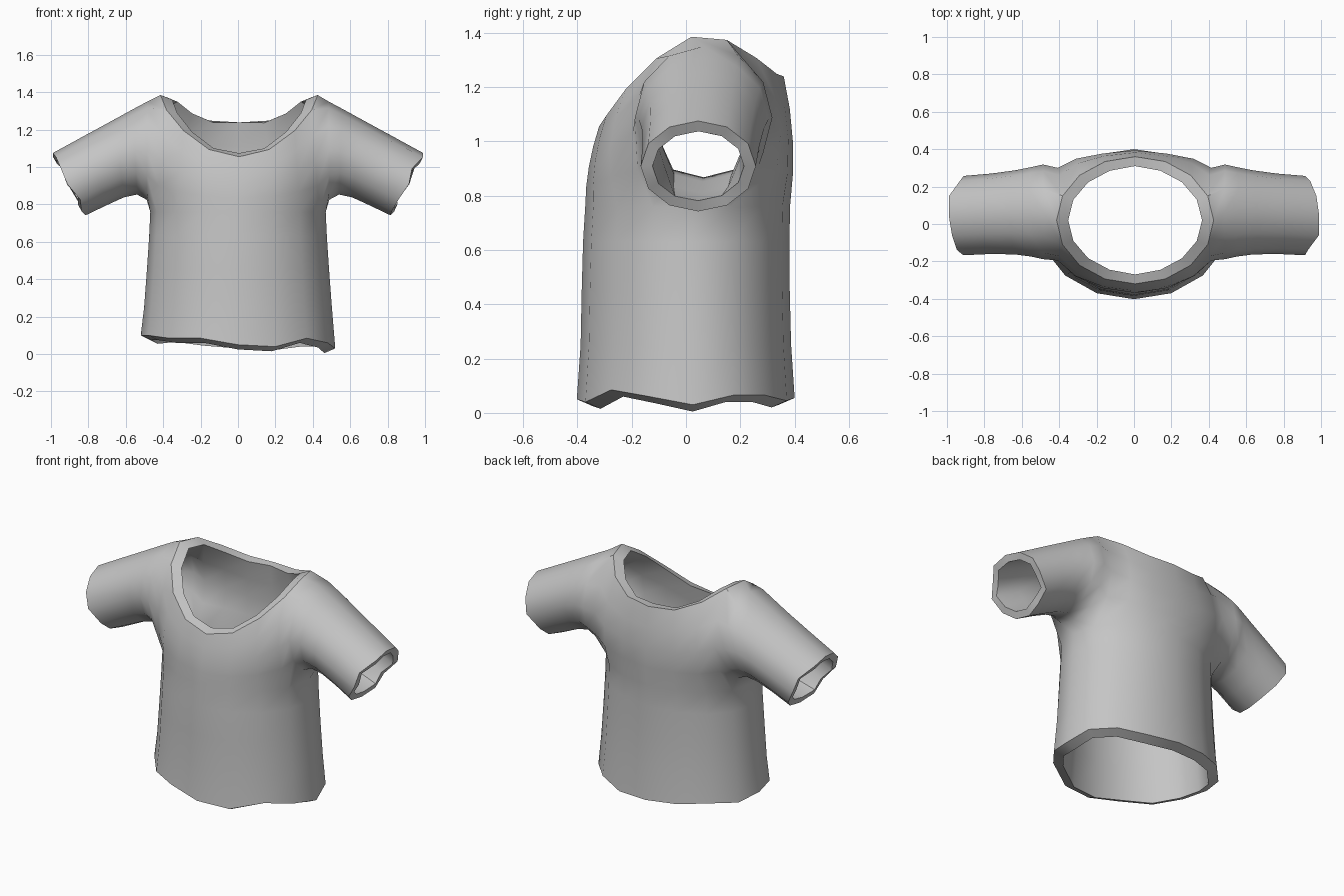
import bpy, bmesh, math
from mathutils import Vector

if "Cube" in bpy.data.objects:
    bpy.data.objects.remove(bpy.data.objects["Cube"])

N = 16            # vertices around the torso
R = 4             # panel rows between armpit and neckline
THICK = 0.058


def lerp_table(t, table):
    for (a, va), (b, vb) in zip(table, table[1:]):
        if t <= b:
            return va + (vb - va) * max(0, (t - a) / (b - a))
    return table[-1][1]


# uneven hem height, counter-clockwise from the +x side
HEM = [.03, .065, .065, .045, .055, .07, .09, .08,
       .10, .10, .085, .085, .05, .04, .085, .06]
NECK_Z = [(-.32, 1.055), (-.29, 1.10), (-.22, 1.195), (-.11, 1.305),
          (.02, 1.385), (.10, 1.39), (.16, 1.37), (.27, 1.30), (.33, 1.25), (.37, 1.235)]
# torso rings: height, half width, front depth, back depth
RINGS = [(0, .52, .402, .40), (.25, .502, .388, .387), (.45, .487, .384, .382),
         (.63, .475, .379, .381), (.76, .469, .371, .383)]

bm = bmesh.new()
ang = [2 * math.pi * i / N for i in range(N)]

# torso tube
rings = []
for k, (z, a, bf, bb) in enumerate(RINGS):
    rings.append([bm.verts.new((a * math.cos(t),
                                (bb if math.sin(t) > 0 else bf) * math.sin(t) + .025 * abs(math.cos(t)) ** 3,
                                HEM[i] if k == 0 else z)) for i, t in enumerate(ang)])
for lo, hi in zip(rings, rings[1:]):
    for i in range(N):
        j = (i + 1) % N
        bm.faces.new((lo[i], lo[j], hi[j], hi[i]))

# neckline ring
neck = []
for t in ang:
    y = .02 + .34 * math.sin(t)
    neck.append(bm.verts.new((.006 + .42 * math.cos(t), y, lerp_table(y, NECK_Z))))

# chest and back panels, bulging toward the sleeves
cols = {}
for i, t in enumerate(ang):
    if i in (0, N // 2):
        continue
    p, q = rings[-1][i].co, neck[i].co
    c, s = abs(math.cos(t)), math.sin(t)
    bulge = (.022 + .15 * c ** 2.8) if s > 0 else -(.012 + .085 * c ** 3)
    col = [rings[-1][i]]
    for r in range(1, R):
        f = r / R
        v = p.lerp(q, f)
        v.y += bulge * 4 * f * (1 - f)
        col.append(bm.verts.new(v))
    cols[i] = col + [neck[i]]
for i in range(N):
    j = (i + 1) % N
    if i in cols and j in cols:
        for r in range(R):
            bm.faces.new((cols[i][r], cols[j][r], cols[j][r + 1], cols[i][r + 1]))

# sleeves: top point, bottom point, front and back depth of each section
SECTIONS = [((.485, 1.35), (.488, .825), -.188, .318), ((.56, 1.31), (.54, .853), -.174, .304),
            ((.66, 1.255), (.61, .838), -.163, .287),
            ((.82, 1.168), (.70, .797), -.16, .27), ((.99, 1.075), (.815, .742), -.167, .257)]
cuffs, pits = set(), set()
for sx, side, front, back in ((1, 0, N - 1, 1), (-1, N // 2, N // 2 + 1, N // 2 - 1)):
    loop = [rings[-1][side]] + cols[front] + [neck[side]] + cols[back][::-1]
    M = len(loop)
    for k, ((xt, zt), (xb, zb), yf, yb) in enumerate(SECTIONS):
        new = []
        for m in range(M):
            t = 2 * math.pi * m / M
            h = .5 - .5 * math.cos(t)
            y = (yf + yb) / 2 - (yb - yf) / 2 * math.sin(t)
            jag = .02 * math.sin(m * 2.6 + sx) * math.sin(t) if k == len(SECTIONS) - 1 else 0
            new.append(bm.verts.new((sx * (xb + (xt - xb) * h + jag), y, zb + (zt - zb) * h)))
        for m in range(M):
            n = (m + 1) % M
            bm.faces.new((loop[m], loop[n], new[n], new[m]))
        loop = new
        if k < 4:
            pits |= {new[0], new[1], new[-1]}
    cuffs |= set(loop)

bmesh.ops.recalc_face_normals(bm, faces=bm.faces[:])
bm.normal_update()
if sum(f.normal.dot(f.calc_center_median() - Vector((0, 0, .6))) for f in bm.faces) < 0:
    bmesh.ops.reverse_faces(bm, faces=bm.faces[:])
    bm.normal_update()

# lining and slanted rims at the hem, neck and cuffs
outer_faces = bm.faces[:]
rim_edges = [e for e in bm.edges if e.is_boundary]
hem_set, neck_set = set(rings[0]), set(neck)
inner = {}
for v in bm.verts[:]:
    p = v.co - v.normal * (THICK * (.75 if v in cuffs else .25 if v in pits else 1))
    if v in hem_set:
        p.z = v.co.z - .025
    elif v in neck_set:
        d = Vector((v.co.x, v.co.y - .02, 0)).normalized()
        p = v.co - d * (.05 + .012 * abs(d.x))
        p.z += .02 * max(0, -d.y) - .025 * abs(d.x)
    inner[v] = p
inner = {v: bm.verts.new(p) for v, p in inner.items()}
for f in outer_faces:
    bm.faces.new([inner[v] for v in reversed(f.verts)])
for e in rim_edges:
    a, b = e.link_loops[0].vert, e.link_loops[0].link_loop_next.vert
    bm.faces.new((b, a, inner[a], inner[b]))

for f in bm.faces:
    f.smooth = True
me = bpy.data.meshes.new("shirt")
bm.to_mesh(me)
bm.free()
shirt = bpy.data.objects.new("shirt", me)
bpy.context.collection.objects.link(shirt)

fabric = bpy.data.materials.new("grey_fabric")
fabric.diffuse_color = (.56, .56, .56, 1)
fabric.use_nodes = True
fabric.node_tree.nodes["Principled BSDF"].inputs["Base Color"].default_value = fabric.diffuse_color
me.materials.append(fabric)

bpy.context.view_layer.objects.active = shirt
shirt.select_set(True)
bpy.ops.object.shade_smooth_by_angle(angle=math.radians(40))
